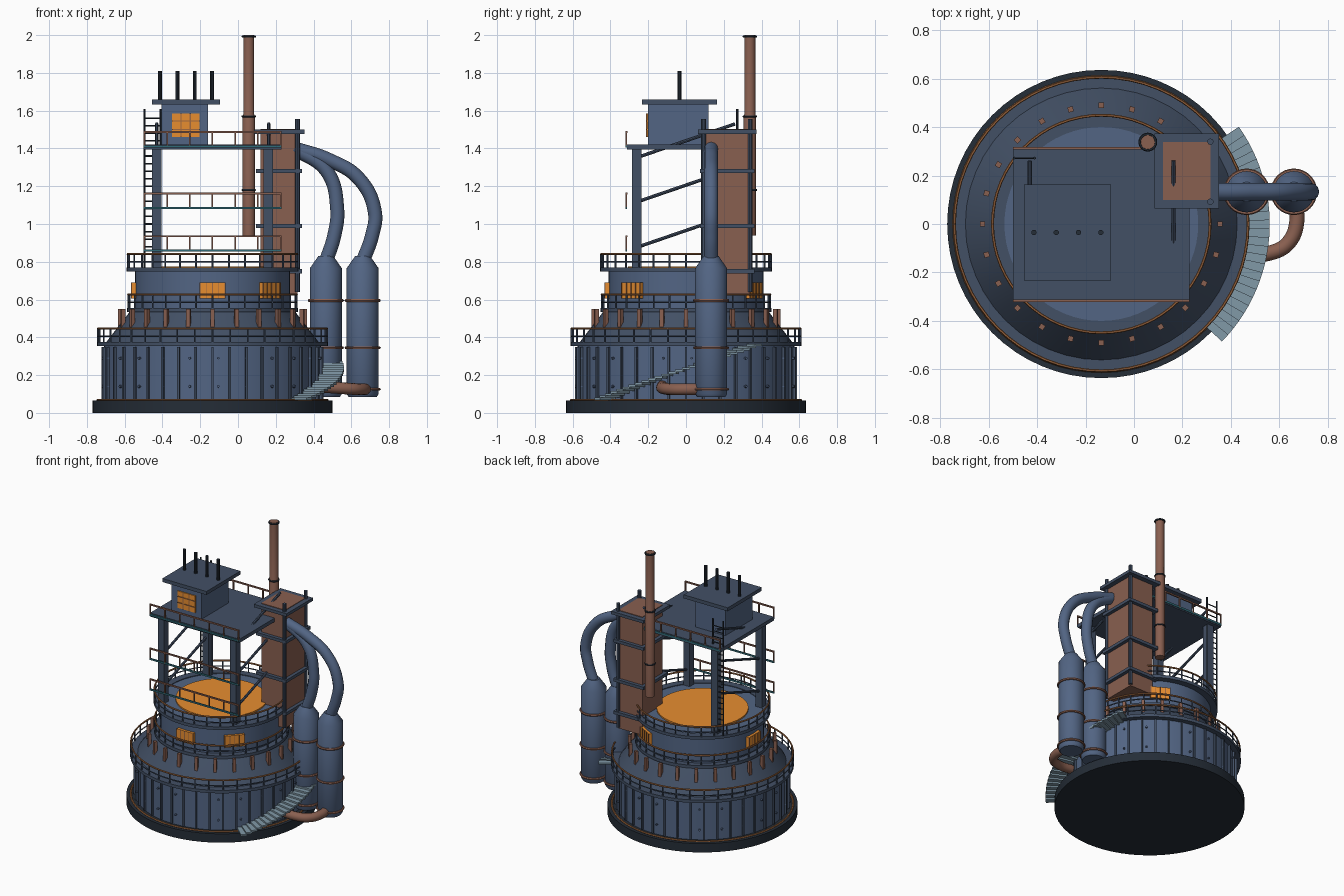
import bpy, bmesh, math
from mathutils import Vector, Matrix

if "Cube" in bpy.data.objects:
    bpy.data.objects.remove(bpy.data.objects["Cube"])

CX = -0.135  # axis of the round furnace body
COL = dict(blue=(0.085, 0.13, 0.23), steel=(0.055, 0.08, 0.13), dark=(0.018, 0.026, 0.038),
           copper=(0.25, 0.115, 0.08), rust=(0.35, 0.14, 0.05), glow=(0.8, 0.27, 0.03),
           teal=(0.03, 0.15, 0.19), tread=(0.22, 0.32, 0.39))
MATS = {}
for k, c in COL.items():
    MATS[k] = bpy.data.materials.new(k)
    MATS[k].diffuse_color = (*c, 1)


def finish(name, bm, mat):
    bmesh.ops.recalc_face_normals(bm, faces=bm.faces)
    me = bpy.data.meshes.new(name)
    bm.to_mesh(me)
    bm.free()
    me.materials.append(MATS[mat])
    ob = bpy.data.objects.new(name, me)
    bpy.context.collection.objects.link(ob)
    bpy.ops.object.select_all(action='DESELECT')
    bpy.context.view_layer.objects.active = ob
    ob.select_set(True)
    bpy.ops.object.shade_smooth_by_angle(angle=math.radians(35))
    return ob


def box(bm, size, loc, rot=0):
    m = Matrix.Translation(loc) @ Matrix.Rotation(rot, 4, 'Z') @ Matrix.Diagonal((*size, 1))
    bmesh.ops.create_cube(bm, size=1, matrix=m)


def span(bm, x0, x1, y0, y1, z0, z1):
    box(bm, (x1 - x0, y1 - y0, z1 - z0), ((x0 + x1) / 2, (y0 + y1) / 2, (z0 + z1) / 2))


def rod(bm, p, q, r, n=8):
    p, q = Vector(p), Vector(q)
    m = Matrix.Translation((p + q) / 2) @ (q - p).to_track_quat('Z', 'Y').to_matrix().to_4x4()
    bmesh.ops.create_cone(bm, cap_ends=True, segments=n, radius1=r, radius2=r, depth=(q - p).length, matrix=m)


def lathe(bm, prof, x=CX, y=0, n=64, closed=False):
    rings = [[bm.verts.new((x + r * math.cos(2 * math.pi * i / n), y + r * math.sin(2 * math.pi * i / n), z))
              for i in range(n)] for r, z in prof]
    pairs = list(zip(rings, rings[1:])) + ([(rings[-1], rings[0])] if closed else [])
    for a, b in pairs:
        for i in range(n):
            bm.faces.new((a[i], a[(i + 1) % n], b[(i + 1) % n], b[i]))
    if not closed:
        bm.faces.new(rings[0])
        bm.faces.new(rings[-1])


def torus(bm, R, r, z, x=CX, y=0, n=64):
    lathe(bm, [(R + r * math.cos(a * math.pi / 3), z + r * math.sin(a * math.pi / 3)) for a in range(6)], x, y, n, True)


def polar(r, deg, z):
    a = math.radians(deg)
    return (CX + r * math.cos(a), r * math.sin(a), z)


def part(name, mat, fn):
    bm = bmesh.new()
    fn(bm)
    return finish(name, bm, mat)


def lathed(name, mat, prof, **kw):
    return part(name, mat, lambda bm: lathe(bm, prof, **kw))


def boxes(name, mat, spans):
    return part(name, mat, lambda bm: [span(bm, *s) for s in spans])


def tube(name, mat, pts, r):
    cu = bpy.data.curves.new(name, 'CURVE')
    cu.dimensions, cu.bevel_depth, cu.bevel_resolution = '3D', r, 4
    cu.use_fill_caps = True
    sp = cu.splines.new('BEZIER')
    sp.bezier_points.add(len(pts) - 1)
    for b, p in zip(sp.bezier_points, pts):
        b.co = p
        b.handle_left_type = b.handle_right_type = 'AUTO'
    cu.materials.append(MATS[mat])
    bpy.context.collection.objects.link(bpy.data.objects.new(name, cu))


# round furnace body
lathed("base_slab", 'dark', [(0.636, 0), (0.636, 0.065)])
part("base_ring", 'rust', lambda bm: torus(bm, 0.607, 0.007, 0.068))
lathed("lower_drum", 'blue', [(0.575, 0.06), (0.575, 0.36)])
lathed("sloped_shoulder", 'steel', [(0.57, 0.36), (0.555, 0.385), (0.45, 0.52), (0.43, 0.55)], n=48)
lathed("upper_drum", 'blue', [(0.41, 0.52), (0.41, 0.765)])
lathed("molten_top", 'glow', [(0.307, 0.76), (0.307, 0.775)])
part("drum_ribs", 'steel', lambda bm: [box(bm, (0.02, 0.012, 0.28), polar(0.578, i * 9, 0.21), math.radians(i * 9))
                                       for i in range(40)])
part("drum_bolts", 'blue', lambda bm: [rod(bm, polar(0.57, i * 15 + 3, z), polar(0.588, i * 15 + 3, z), 0.007, 6)
                                       for i in range(24) for z in (0.14, 0.29)])
part("shoulder_brackets", 'copper', lambda bm: [box(bm, (0.022, 0.022, 0.11), polar(0.49, i * 15, 0.495),
                                                    math.radians(i * 15)) for i in range(24)])

# ring walkways with railings: outer radius, inner radius, floor height, rail top, post count
for name, R, ri, z, top, n in (("lower", 0.612, 0.55, 0.365, 0.447, 40), ("middle", 0.452, 0.40, 0.545, 0.627, 32),
                               ("top", 0.455, 0.40, 0.76, 0.84, 32)):
    lathed(name + "_walkway", 'steel', [(R, z - 0.012), (R, z + 0.01), (ri, z + 0.01), (ri, z - 0.012)], closed=True)
    part(name + "_rail_posts", 'steel', lambda bm: [rod(bm, polar(R - 0.006, i * 360 / n, z), polar(R - 0.006, i * 360 / n, top), 0.005, 6)
                                                    for i in range(n)])
    part(name + "_mid_rail", 'steel', lambda bm: torus(bm, R - 0.006, 0.004, (z + top) / 2))
    part(name + "_top_rail", 'rust', lambda bm: torus(bm, R - 0.006, 0.006, top))

# glowing windows with bars on the upper drum
for i, a in enumerate((-90, -43, 60, 180)):
    ra = math.radians(a)
    part(f"drum_window_{i}", 'glow', lambda bm: box(bm, (0.05, 0.135, 0.085), polar(0.402, a, 0.648), ra))
    part(f"drum_window_bars_{i}", 'rust', lambda bm: [
        box(bm, (0.006, 0.005, 0.085), Vector(polar(0.428, a, 0.648)) + Vector((-math.sin(ra), math.cos(ra), 0)) * t, ra)
        for t in (-0.066, -0.033, 0, 0.033, 0.066)])

# curved stair
N = 26
part("curved_stair", 'tread', lambda bm: [box(bm, (0.12, 0.042, 0.012), polar(0.635, -42.5 + 76 * i / (N - 1), 0.075 + 0.285 * i / (N - 1)),
                                              math.radians(-42.5 + 76 * i / (N - 1))) for i in range(N)])

# upper frame: legs, braces, deck
boxes("frame_legs", 'steel', [(x - 0.025, x + 0.025, y - 0.025, y + 0.025, 0.76, 1.405)
                              for x in (-0.43, 0.16) for y in (-0.26, 0.26)])
part("frame_braces", 'steel', lambda bm: [rod(bm, (x, -0.25, z), (x, 0.26, z + 0.175), 0.009)
                                          for x in (-0.43, 0.163) for z in (0.88, 1.12, 1.355)])
boxes("upper_deck", 'steel', [(-0.5, 0.23, -0.312, 0.312, 1.395, 1.422)])
for name, y, z, h in (("front_low", -0.316, 0.86, 0.075), ("front_mid", -0.316, 1.085, 0.077),
                      ("front_deck", -0.316, 1.41, 0.077), ("back_deck", 0.312, 1.41, 0.077)):
    boxes(name + "_kick_rail", 'teal', [(-0.5, 0.23, y - 0.004, y + 0.004, z - 0.006, z + 0.006)])
    boxes(name + "_hand_rail", 'copper', [(-0.5, 0.23, y - 0.005, y + 0.005, z + h - 0.005, z + h + 0.005)] +
          [(x - 0.004, x + 0.004, y - 0.004, y + 0.004, z, z + h) for x in [-0.496 + i * 0.1203 for i in range(7)]])

# ladder
part("ladder", 'dark', lambda bm: [rod(bm, (x, 0.272, 0.765), (x, 0.272, 1.61), 0.006, 6) for x in (-0.495, -0.41)] +
     [rod(bm, (-0.495, 0.272, 0.8 + i * 0.04), (-0.41, 0.272, 0.8 + i * 0.04), 0.004, 6) for i in range(20)])

# control cabin
boxes("cabin", 'blue', [(-0.405, -0.16, -0.2, 0.12, 1.42, 1.635)])
boxes("cabin_roof", 'steel', [(-0.455, -0.095, -0.233, 0.163, 1.632, 1.658)])
boxes("cabin_window", 'glow', [(-0.35, -0.205, -0.207, -0.19, 1.46, 1.585)])
boxes("cabin_window_bars", 'rust', [(-0.35, -0.205, -0.211, -0.2, z - 0.003, z + 0.003) for z in (1.5, 1.545)] +
      [(x - 0.003, x + 0.003, -0.211, -0.2, 1.46, 1.585) for x in (-0.302, -0.253)])
part("roof_rods", 'dark', lambda bm: [rod(bm, (x, -0.035, 1.65), (x, -0.035, 1.81), 0.011, 10)
                                      for x in (-0.413, -0.321, -0.229, -0.137)])

# tall chimney
lathed("chimney", 'copper', [(0.033, 0.94), (0.033, 1.57), (0.029, 1.58), (0.029, 2.0)], x=0.057, y=0.338, n=24)
part("chimney_rings", 'dark', lambda bm: [torus(bm, 0.033, 0.006, z, 0.057, 0.338, 24) for z in (1.18, 1.57, 1.992)])

# rectangular uptake shaft with bands and corner posts
boxes("uptake_shaft", 'copper', [(0.12, 0.315, 0.1, 0.338, 0.63, 1.503)])
for i, (z, o) in enumerate(((0.75, 0.025), (0.99, 0.025), (1.28, 0.025), (1.488, 0.036))):
    boxes(f"shaft_band_{i}", 'steel', [(0.12 - o, 0.315 + o, 0.1 - o, 0.11, z - 0.011, z + 0.011),
                                       (0.12 - o, 0.315 + o, 0.33, 0.338 + o, z - 0.011, z + 0.011),
                                       (0.12 - o, 0.13, 0.1, 0.338, z - 0.011, z + 0.011),
                                       (0.305, 0.315 + o, 0.1, 0.338, z - 0.011, z + 0.011)])
part("shaft_posts", 'steel', lambda bm: [rod(bm, (0.315, y, 0.64), (0.315, y, 1.555), 0.013, 10) for y in (0.092, 0.34)])

# two gas cleaning tanks with downcomer pipes
for i, x in enumerate((0.465, 0.66)):
    lathed(f"tank_{i}", 'blue', [(0.075, 0.085), (0.085, 0.1), (0.085, 0.765), (0.04, 0.83)], x=x, y=0.133, n=32)
    part(f"tank_rings_{i}", 'copper', lambda bm: [torus(bm, 0.088, 0.008, z, x, 0.133, 32) for z in (0.125, 0.345, 0.595)])
tube("downcomer_0", 'blue', [(0.465, 0.133, 0.8), (0.51, 0.133, 0.94), (0.525, 0.133, 1.08), (0.47, 0.133, 1.28), (0.30, 0.133, 1.4)], 0.037)
tube("downcomer_1", 'blue', [(0.66, 0.133, 0.8), (0.71, 0.133, 0.94), (0.725, 0.133, 1.06), (0.64, 0.133, 1.24),
                             (0.48, 0.133, 1.34), (0.30, 0.133, 1.4)], 0.037)
tube("bottom_duct", 'copper', [(0.66, 0.1, 0.125), (0.672, 0.01, 0.125), (0.635, -0.08, 0.125), (0.56, -0.12, 0.13), (0.42, -0.125, 0.14)], 0.031)

for m in bpy.data.materials:
    if m.users and not m.is_grease_pencil:
        m.use_nodes = True
        m.node_tree.nodes["Principled BSDF"].inputs["Base Color"].default_value = m.diffuse_color
